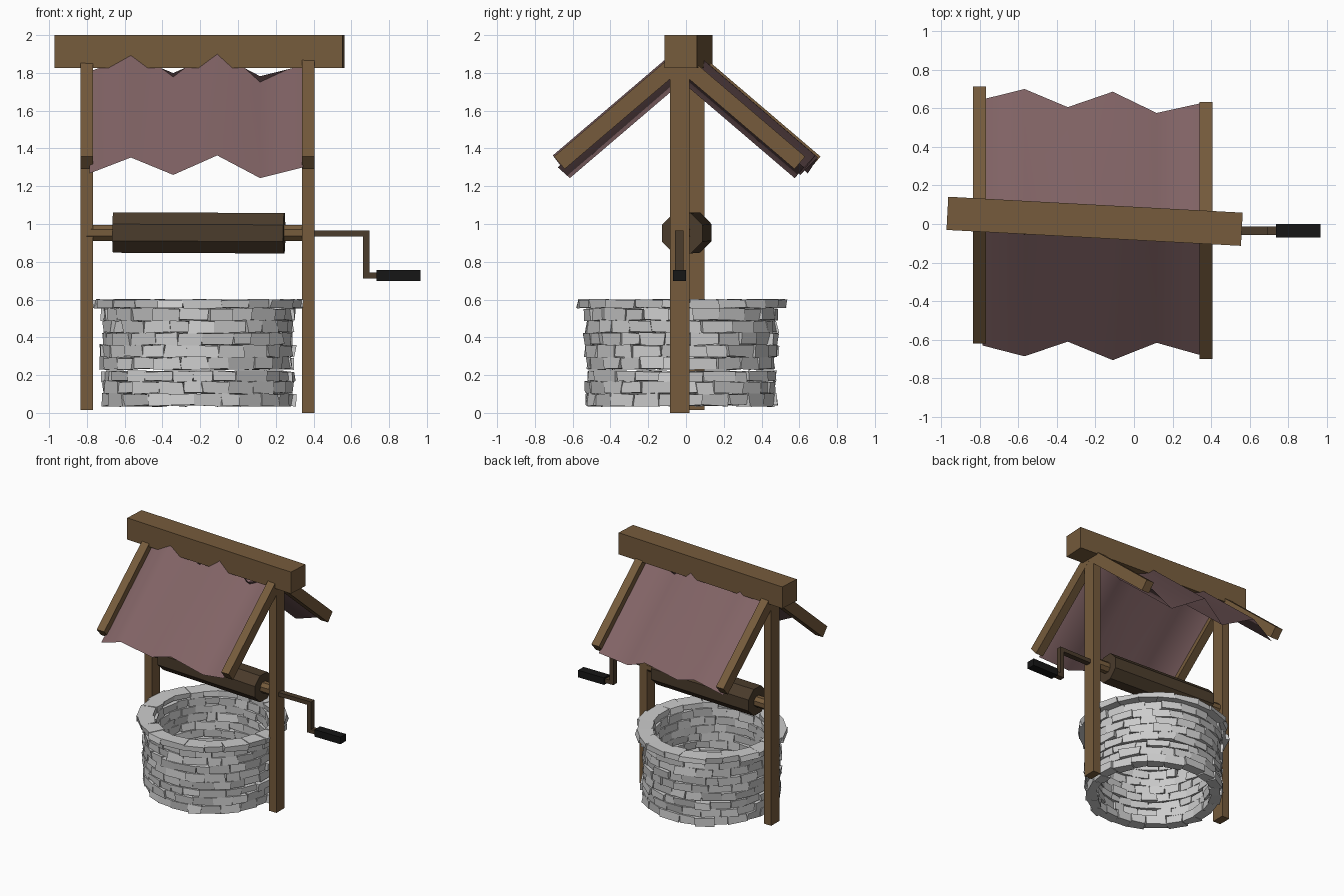
import bpy, bmesh, math, random
from mathutils import Matrix, Vector

if "Cube" in bpy.data.objects:
    bpy.data.objects.remove(bpy.data.objects["Cube"])

random.seed(4)


def material(name, rgb):
    m = bpy.data.materials.new(name)
    m.diffuse_color = (*rgb, 1)
    m.use_nodes = True
    m.node_tree.nodes["Principled BSDF"].inputs["Base Color"].default_value = m.diffuse_color
    return m


WOOD = material("wood", (0.18, 0.105, 0.045))
DARK = material("dark_wood", (0.07, 0.045, 0.025))
CLOTH = material("roof_sheet", (0.22, 0.125, 0.13))
BLACK = material("grip", (0.008, 0.008, 0.008))


def finish(name, bm, mat=None):
    bmesh.ops.recalc_face_normals(bm, faces=bm.faces)
    me = bpy.data.meshes.new(name)
    bm.to_mesh(me)
    bm.free()
    ob = bpy.data.objects.new(name, me)
    bpy.context.collection.objects.link(ob)
    if mat:
        me.materials.append(mat)
    return ob


def box(name, center, size, mat, rot=Matrix()):
    bm = bmesh.new()
    bmesh.ops.create_cube(bm, size=1)
    bm.transform(Matrix.Translation(center) @ rot @ Matrix.Diagonal((*size, 1)))
    return finish(name, bm, mat)


def octagon_bar(name, a, b, flat, mat):
    # eight-sided bar from a to b, "flat" = half distance across flats
    a, b = Vector(a), Vector(b)
    bm = bmesh.new()
    r = flat / math.cos(math.pi / 8)
    bmesh.ops.create_cone(bm, cap_ends=True, segments=8, radius1=r, radius2=r,
                          depth=(b - a).length)
    rot = (b - a).to_track_quat('Z', 'Y').to_matrix().to_4x4()
    bm.transform(Matrix.Translation((a + b) / 2) @ rot @ Matrix.Rotation(math.pi / 8, 4, 'Z'))
    return finish(name, bm, mat)


# Stone courses: irregular blocks laid in a ring
CX, CY = -0.21, -0.025


def stone_ring(bm, z0, z1, r0, r1, count, phase, jr, jz):
    step = 2 * math.pi / count
    cuts = [phase + step * (i + random.uniform(-0.22, 0.22)) for i in range(count)]
    cuts.append(cuts[0] + 2 * math.pi)
    for a0, a1 in zip(cuts, cuts[1:]):
        push = random.uniform(-jr, jr)
        verts = []
        for z in (z0, z1):
            for r, a in ((r0, a0), (r1, a0), (r1, a1), (r0, a1)):
                rr = r + push + random.uniform(-jr, jr) * 0.7
                aa = a + random.uniform(-0.015, 0.015)
                verts.append(bm.verts.new((CX + rr * math.cos(aa), CY + rr * math.sin(aa),
                                           z + random.uniform(-jz, jz))))
        for f in ((0, 1, 2, 3), (4, 5, 6, 7), (0, 1, 5, 4), (1, 2, 6, 5),
                  (2, 3, 7, 6), (3, 0, 4, 7)):
            bm.faces.new([verts[i] for i in f])


bm = bmesh.new()
for row in range(8):
    z = 0.038 + row * 0.0645
    top = z + (0.053 if row == 2 else 0.063)
    stone_ring(bm, z, top, 0.425, 0.505, 23, row * 0.137, 0.013, 0.006)
finish("stone_wall", bm)
bm = bmesh.new()
stone_ring(bm, 0.556, 0.599, 0.43, 0.55, 22, 0.05, 0.012, 0.004)
finish("stone_rim", bm)

# Posts and the sloping rafters on each of them
SLOPE = math.radians(40.5)
for side, px, py, foot in (("left", -0.80, 0.047, 0.015), ("right", 0.372, -0.034, 0.0)):
    box(side + "_post", (px, py, (foot + 1.87) / 2), (0.066, 0.104, 1.87 - foot), WOOD)
    for end, s in (("front", -1), ("back", 1)):
        length, thick = 0.82, 0.087
        y = 0.665 - math.cos(SLOPE) * length / 2 - math.sin(SLOPE) * thick / 2
        z = 1.357 + math.sin(SLOPE) * length / 2 - math.cos(SLOPE) * thick / 2
        box(f"{side}_{end}_rafter", (px, py + s * y, z), (0.067, length, thick), WOOD,
            Matrix.Rotation(-s * SLOPE, 4, 'X'))

# Ridge beam, slightly turned
box("ridge_beam", (-0.204, 0.014, 1.9125), (1.527, 0.172, 0.175), WOOD,
    Matrix.Rotation(-0.054, 4, 'Z'))

# Folded roof sheets: x, centre y, distance out, height of each fold at the eave
FOLDS = [(-0.785, 0.008, 0.637, 1.268), (-0.567, 0.007, 0.692, 1.352),
         (-0.343, -0.002, 0.607, 1.26), (-0.11, -0.01, 0.695, 1.363),
         (0.117, -0.020, 0.595, 1.243), (0.345, -0.027, 0.652, 1.30)]
for end, s in (("front", -1), ("back", 1)):
    bm = bmesh.new()
    rows = []
    for x, cy, d, z in FOLDS:
        rows.append((bm.verts.new((x, cy + s * d, z)),
                     bm.verts.new((x, cy + s * (d - 0.83 * math.cos(SLOPE)),
                                   z + 0.83 * math.sin(SLOPE)))))
    for (a, b), (c, e) in zip(rows, rows[1:]):
        bm.faces.new((a, c, e, b) if s < 0 else (a, b, e, c))
    sheet = finish(end + "_roof_sheet", bm, CLOTH)
    for p in sheet.data.polygons:
        p.use_smooth = True


# Winding drum and its axle
def axis(x, z=0.953):
    return (x, 0.004 - 0.054 * (x + 0.2), z)


octagon_bar("axle", axis(-0.80), axis(0.37), 0.042, WOOD)
octagon_bar("winding_drum", axis(-0.66, 0.955), axis(0.245, 0.951), 0.107, DARK)

# Crank
box("crank_shaft", (0.53, -0.036, 0.949), (0.33, 0.044, 0.032), DARK)
box("crank_arm", (0.678, -0.036, 0.838), (0.034, 0.044, 0.254), DARK)
box("crank_pin", (0.715, -0.036, 0.727), (0.08, 0.044, 0.032), DARK)
box("crank_grip", (0.85, -0.034, 0.728), (0.232, 0.07, 0.057), BLACK)
